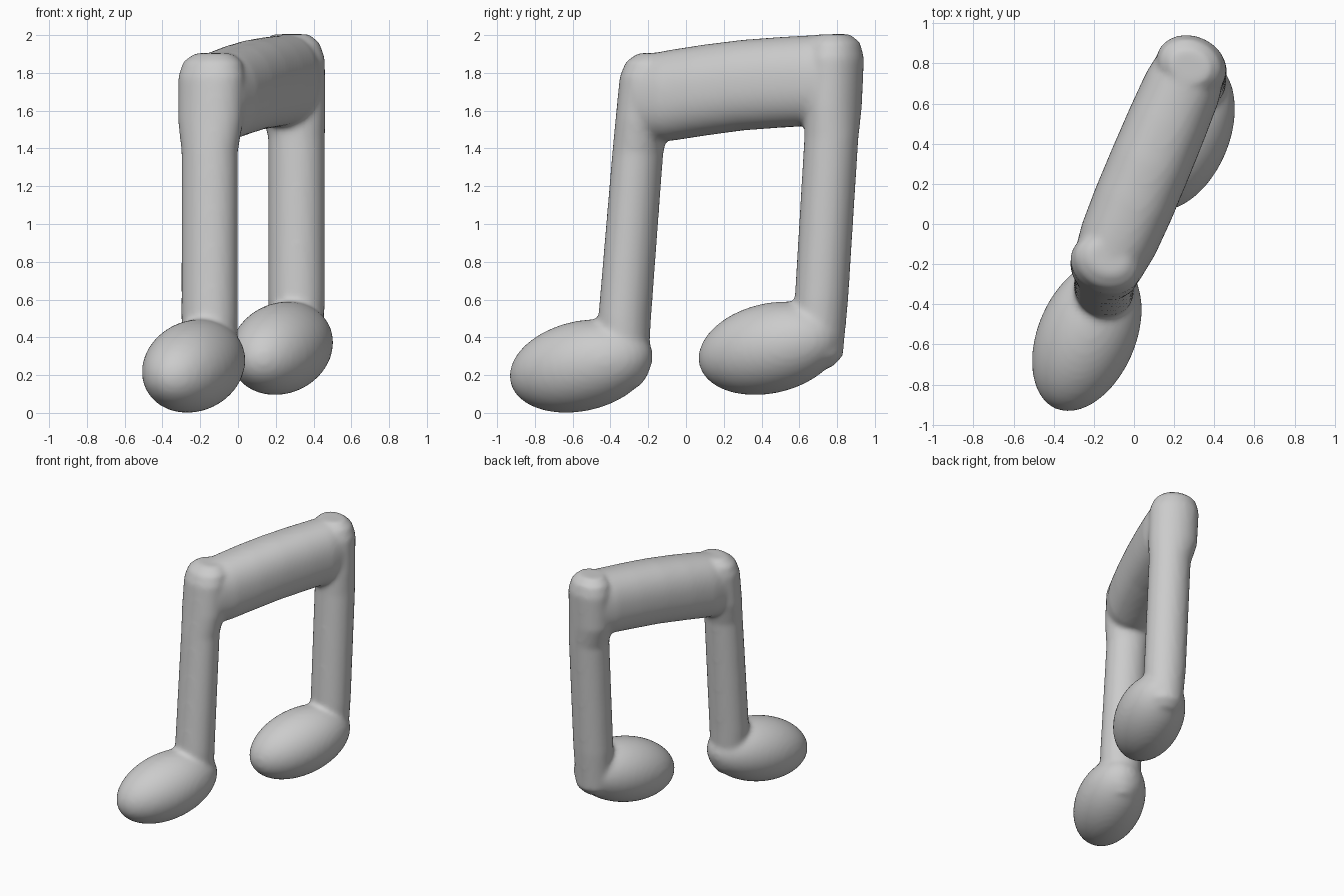
import bpy, bmesh, math
from mathutils import Vector, Matrix

if "Cube" in bpy.data.objects:
    bpy.data.objects.remove(bpy.data.objects["Cube"])

YAW = math.radians(23)                      # plan angle of the whole note
ALONG = Vector((math.sin(YAW), math.cos(YAW), 0))
ACROSS = Vector((math.cos(YAW), -math.sin(YAW), 0))
UP = Vector((0, 0, 1))
SEG = 40
bm = bmesh.new()


def spow(v, e):
    return math.copysign(abs(v) ** e, v)


def loft(rings, u, v, e=1.0):
    """Closed tube through (centre, half width on u, half width on v) rings."""
    loops = []
    for c, a, b in rings:
        loop = []
        for i in range(SEG):
            t = math.tau * i / SEG
            loop.append(bm.verts.new(Vector(c) + u * a * spow(math.cos(t), e)
                                     + v * b * spow(math.sin(t), e)))
        loops.append(loop)
    faces = [bm.faces.new(loops[0][::-1]), bm.faces.new(loops[-1])]
    for p, q in zip(loops, loops[1:]):
        for i in range(SEG):
            j = (i + 1) % SEG
            faces.append(bm.faces.new((p[i], p[j], q[j], q[i])))
    bmesh.ops.recalc_face_normals(bm, faces=faces)


def head(centre):
    """Egg-shaped note head, tilted upward toward its stem."""
    rot = Matrix.Rotation(-YAW, 4, 'Z') @ Matrix.Rotation(math.radians(12), 4, 'X')
    bmesh.ops.create_uvsphere(
        bm, u_segments=40, v_segments=24, radius=1,
        matrix=Matrix.Translation(centre) @ rot @ Matrix.Diagonal((0.245, 0.405, 0.238, 1)))


# Stems: slightly leaning, swelling where they meet the beam
loft([((-0.145, -0.325, 0.14), 0.09, 0.08),
      ((-0.145, -0.335, 0.20), 0.14, 0.132),
      ((-0.15, -0.325, 0.50), 0.152, 0.138),
      ((-0.15, -0.255, 1.38), 0.152, 0.132),
      ((-0.145, -0.225, 1.55), 0.178, 0.143),
      ((-0.14, -0.20, 1.78), 0.182, 0.145),
      ((-0.135, -0.185, 1.86), 0.16, 0.128),
      ((-0.13, -0.17, 1.905), 0.10, 0.08)], ACROSS, ALONG)
loft([((0.305, 0.69, 0.24), 0.09, 0.08),
      ((0.31, 0.695, 0.30), 0.14, 0.135),
      ((0.31, 0.717, 0.60), 0.152, 0.140),
      ((0.31, 0.77, 1.46), 0.152, 0.142),
      ((0.29, 0.78, 1.62), 0.178, 0.146),
      ((0.285, 0.79, 1.88), 0.180, 0.147),
      ((0.28, 0.79, 1.96), 0.155, 0.128),
      ((0.28, 0.785, 2.005), 0.10, 0.08)], ACROSS, ALONG)

# Beam: thick, gently arched bar between the stem tops
stations = [(-0.27, 1.58, 1.82, 0.10), (-0.20, 1.44, 1.90, 0.178),
            (-0.08, 1.44, 1.922, 0.198), (0.10, 1.468, 1.95, 0.205),
            (0.30, 1.495, 1.975, 0.205), (0.50, 1.51, 1.99, 0.202),
            (0.68, 1.52, 2.0, 0.195), (0.79, 1.53, 2.003, 0.175),
            (0.86, 1.68, 1.92, 0.10)]
loft([((-0.045 + 0.42 * y, y, (lo + hi) / 2), w, (hi - lo) / 2)
      for y, lo, hi, w in stations], ACROSS, UP, 0.88)

# Note heads
head((-0.235, -0.555, 0.248))
head((0.23, 0.445, 0.342))

mesh = bpy.data.meshes.new("music_note")
bm.to_mesh(mesh)
bm.free()
note = bpy.data.objects.new("music_note", mesh)
bpy.context.collection.objects.link(note)

# Fuse the parts into one soft surface
remesh = note.modifiers.new("fuse", 'REMESH')
remesh.mode = 'VOXEL'
remesh.voxel_size = 0.018
remesh.use_smooth_shade = True
soften = note.modifiers.new("soften", 'SMOOTH')
soften.factor = 0.5
soften.iterations = 7
mesh.polygons.foreach_set("use_smooth", [True] * len(mesh.polygons))
